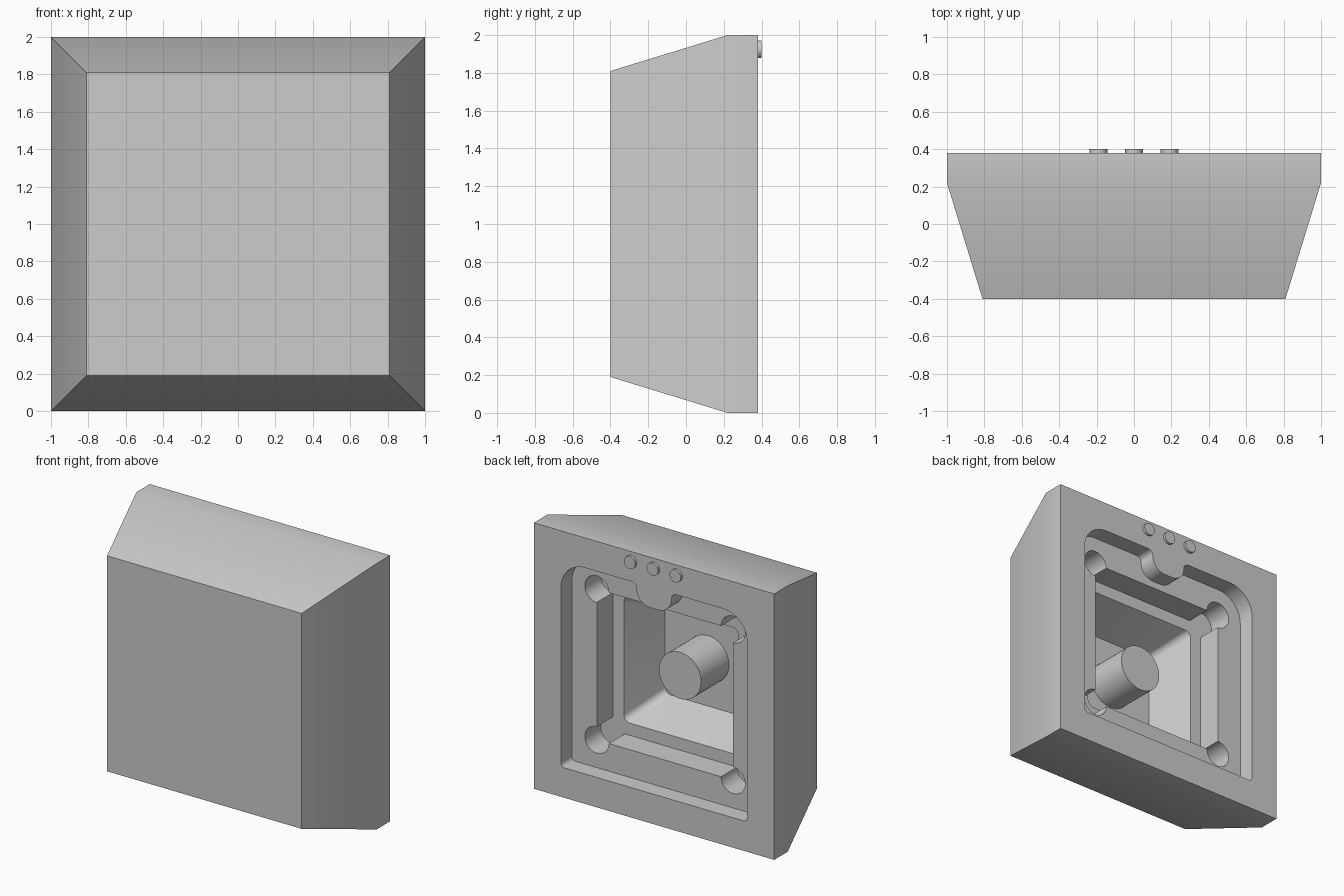
import bpy, bmesh, math
from mathutils import Vector

if "Cube" in bpy.data.objects:
    bpy.data.objects.remove(bpy.data.objects["Cube"])

grey = bpy.data.materials.new("plain grey")
grey.use_nodes = True
colour = (0.604, 0.604, 0.604, 1)
grey.diffuse_color = colour
grey.node_tree.nodes["Principled BSDF"].inputs["Base Color"].default_value = colour


def square(half, radius=0):
    """Corners (x, z, fillet radius) of a square centred on the block."""
    return [(sx * half, 1 + sz * half, radius)
            for sx, sz in ((-1, -1), (1, -1), (1, 1), (-1, 1))]


def rounded(corners, steps=8):
    """Outline with every corner replaced by a tangent arc."""
    out = []
    for i, (x, z, r) in enumerate(corners):
        p = Vector((x, z))
        if r == 0:
            out.append(p)
            continue
        a = (Vector(corners[i - 1][:2]) - p).normalized()
        b = (Vector(corners[(i + 1) % len(corners)][:2]) - p).normalized()
        half = a.angle(b) / 2
        centre = p + (a + b).normalized() * r / math.sin(half)
        start = p + a * r / math.tan(half) - centre
        end = p + b * r / math.tan(half) - centre
        for k in range(steps + 1):
            direction = start.lerp(end, k / steps).normalized()
            out.append(centre + direction * r)
    return out


def circle(x, z, r, n=48):
    return [Vector((x + r * math.cos(2 * math.pi * k / n),
                    z + r * math.sin(2 * math.pi * k / n))) for k in range(n)]


def loft(name, sections):
    """Closed solid through (y, outline) sections."""
    bm = bmesh.new()
    rings = [[bm.verts.new((p.x, y, p.y)) for p in pts] for y, pts in sections]
    for lo, hi in zip(rings, rings[1:]):
        for i in range(len(lo)):
            bm.faces.new((lo[i - 1], lo[i], hi[i], hi[i - 1]))
    bm.faces.new(rings[0])
    bm.faces.new(rings[-1])
    bmesh.ops.recalc_face_normals(bm, faces=bm.faces)
    mesh = bpy.data.meshes.new(name)
    bm.to_mesh(mesh)
    bm.free()
    mesh.materials.append(grey)
    obj = bpy.data.objects.new(name, mesh)
    bpy.context.collection.objects.link(obj)
    return obj


def select(obj):
    bpy.ops.object.select_all(action='DESELECT')
    obj.select_set(True)
    bpy.context.view_layer.objects.active = obj


def cut(body, cutter):
    mod = body.modifiers.new("cut", 'BOOLEAN')
    mod.operation, mod.solver, mod.object = 'DIFFERENCE', 'EXACT', cutter
    select(body)
    bpy.ops.object.modifier_apply(modifier=mod.name)
    bpy.data.objects.remove(cutter)


BACK, STEP, LEDGE, FLOOR = 0.38, 0.25, 0.06, -0.26

# Block tapering towards the front
body = loft("block", [(-0.4, rounded(square(0.81))),
                      (0.22, rounded(square(1))),
                      (BACK, rounded(square(1)))])

# Shallow recess with a rounded tab hanging from its top edge
bottom, top = 0.225, 1.775
recess = [(-0.775, bottom, 0.03), (0.775, bottom, 0.03), (0.775, top, 0.2),
          (0.145, top, 0.04), (0.145, 1.62, 0.11),
          (-0.145, 1.62, 0.11), (-0.145, top, 0.04), (-0.775, top, 0.2)]
cut(body, loft("recess_cutter", [(STEP, rounded(recess)), (0.5, rounded(recess))]))

# Middle pocket with a round relief at each corner
cut(body, loft("pocket_cutter", [(LEDGE, rounded(square(0.567))),
                                 (0.3, rounded(square(0.567)))]))
for x, z, _ in square(0.567):
    cut(body, loft("relief_cutter", [(LEDGE, circle(x, z, 0.1)),
                                     (0.3, circle(x, z, 0.1))]))

# Deep tapered pocket
cut(body, loft("deep_cutter", [(FLOOR, rounded(square(0.355, 0.05))),
                               (LEDGE, rounded(square(0.475, 0.05))),
                               (0.1, rounded(square(0.475, 0.05)))]))

# Central pin and three small studs on the back
parts = [body, loft("centre_pin", [(FLOOR - 0.02, circle(0, 1, 0.175)),
                                   (0.07, circle(0, 1, 0.175))])]
for side, x in (("right", -0.19), ("middle", 0), ("left", 0.19)):
    parts.append(loft(side + "_stud", [(BACK - 0.02, circle(x, 1.925, 0.047, 32)),
                                       (0.4, circle(x, 1.925, 0.047, 32))]))

for part in parts:
    select(part)
    bpy.ops.object.shade_smooth_by_angle(angle=math.radians(30))
